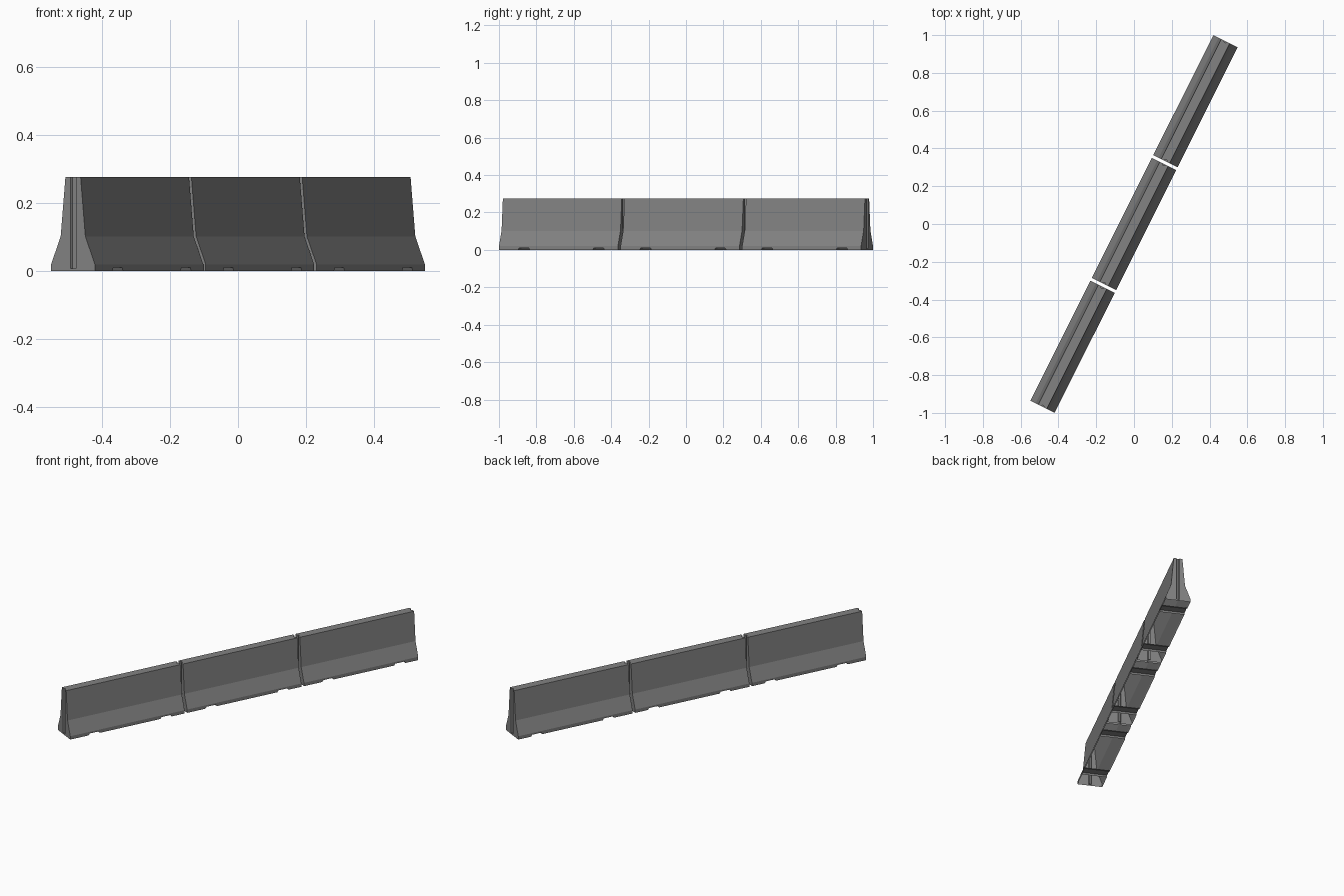
import bpy, bmesh, math
from mathutils import Vector

if "Cube" in bpy.data.objects:
    bpy.data.objects.remove(bpy.data.objects["Cube"])

ANGLE = math.radians(63.4)      # direction of the barrier line seen from above
LENGTH, PITCH, HEIGHT = 0.711, 0.727, 0.276
HALF = LENGTH / 2


def material(name, rgb):
    m = bpy.data.materials.new(name)
    m.diffuse_color = (*rgb, 1)
    m.use_nodes = True
    m.node_tree.nodes["Principled BSDF"].inputs["Base Color"].default_value = m.diffuse_color
    return m


upper_mat = material("grey concrete", (0.225, 0.225, 0.225))
lower_mat = material("warm grey concrete", (0.255, 0.24, 0.248))


def prism(name, points, sweep):
    """Close a 3D outline and sweep it along a vector."""
    bm = bmesh.new()
    face = bm.faces.new([bm.verts.new(p) for p in points])
    ext = bmesh.ops.extrude_face_region(bm, geom=[face])
    moved = [v for v in ext["geom"] if isinstance(v, bmesh.types.BMVert)]
    bmesh.ops.translate(bm, verts=moved, vec=Vector(sweep))
    bmesh.ops.recalc_face_normals(bm, faces=bm.faces)
    mesh = bpy.data.meshes.new(name)
    bm.to_mesh(mesh)
    bm.free()
    obj = bpy.data.objects.new(name, mesh)
    bpy.context.collection.objects.link(obj)
    return obj


# Flared barrier cross-section swept along local x
right = [(0.072, 0), (0.072, 0.02), (0.0405, 0.102), (0.025, HEIGHT)]
profile = right + [(-y, z) for y, z in reversed(right)]
body = prism("barrier_body", [(-HALF, y, z) for y, z in profile], (LENGTH, 0, 0))

cutters = []
# Drainage notches across the base
for x in (-0.206, 0.241):
    pts = [(x - 0.038, -0.1, -0.005), (x + 0.038, -0.1, -0.005),
           (x + 0.029, -0.1, 0.010), (x - 0.029, -0.1, 0.010)]
    cutters.append(prism("notch_cutter", pts, (0, 0.2, 0)))
# Upright key grooves in both ends
for s in (-1, 1):
    pts = [(s * (HALF + 0.004), -0.011, 0.008), (s * (HALF + 0.004), 0.011, 0.008),
           (s * (HALF - 0.008), 0.005, 0.008), (s * (HALF - 0.008), -0.005, 0.008)]
    cutters.append(prism("groove_cutter", pts, (0, 0, 0.4)))

for c in cutters:
    c.hide_render = True
    mod = body.modifiers.new("cut", 'BOOLEAN')
    mod.operation, mod.solver, mod.object = 'DIFFERENCE', 'EXACT', c

# Bake the cuts, then open the underside and colour the flared foot
deps = bpy.context.evaluated_depsgraph_get()
mesh = bpy.data.meshes.new_from_object(body.evaluated_get(deps))
for o in cutters + [body]:
    bpy.data.objects.remove(o)
bm = bmesh.new()
bm.from_mesh(mesh)
under = [f for f in bm.faces if f.normal.z < -0.9 and f.calc_center_median().z < 0.002]
bmesh.ops.delete(bm, geom=under, context='FACES')
for f in bm.faces:
    foot = abs(f.normal.y) > 0.5 and max(v.co.z for v in f.verts) < 0.11
    f.material_index = 1 if foot else 0
bm.to_mesh(mesh)
bm.free()
mesh.materials.clear()
mesh.materials.append(upper_mat)
mesh.materials.append(lower_mat)

# Three barriers in a line
for i in (-1, 0, 1):
    o = bpy.data.objects.new("barrier_section", mesh)
    o.location = (i * PITCH * math.cos(ANGLE), i * PITCH * math.sin(ANGLE), 0)
    o.rotation_euler.z = ANGLE
    bpy.context.collection.objects.link(o)
